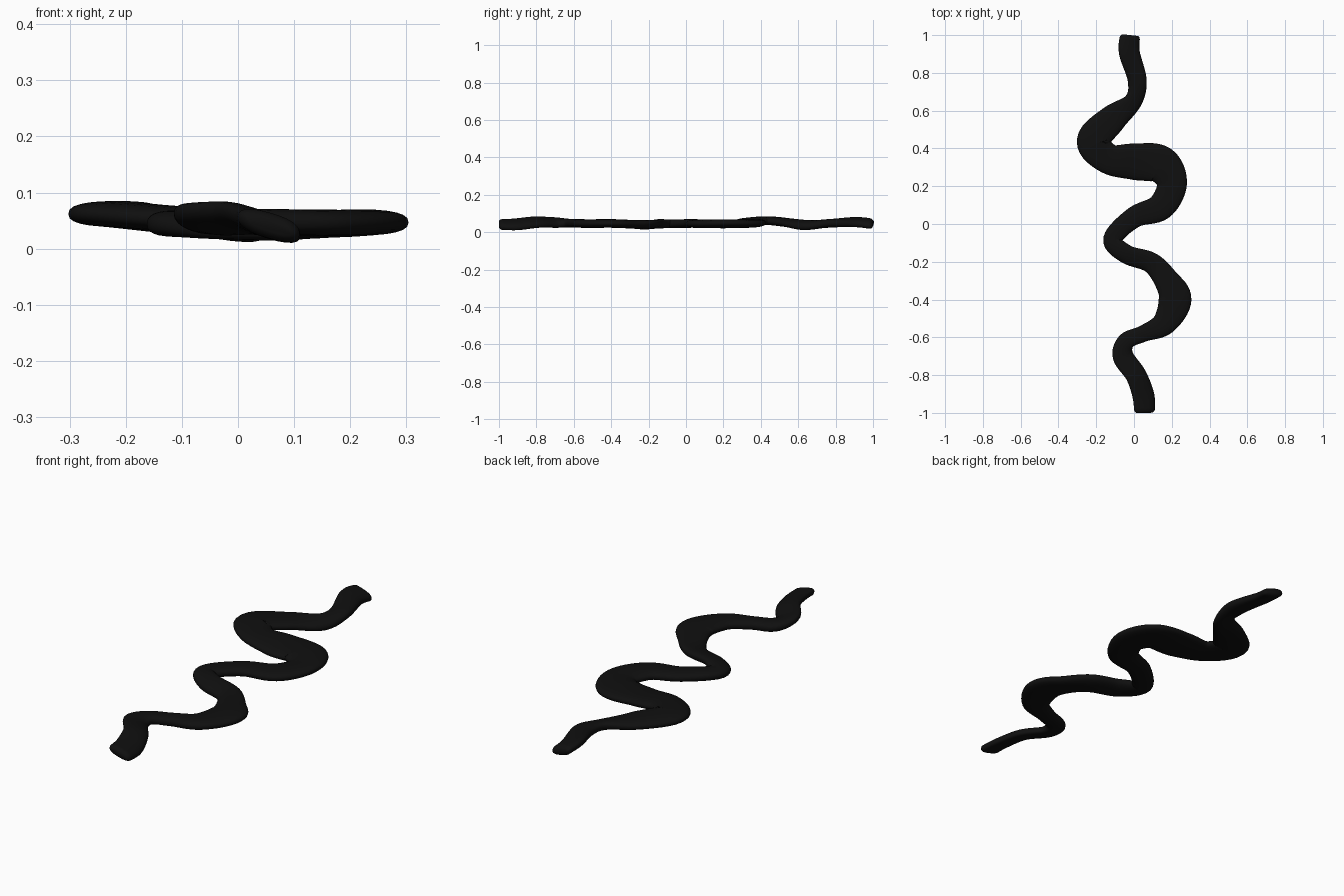
import bpy, bmesh, math
from mathutils import Vector

if "Cube" in bpy.data.objects:
    bpy.data.objects.remove(bpy.data.objects["Cube"])

# Stations along the ribbon, front to back: x, y, half width, z, rise of the right edge
STATIONS = [
    (.055, -1.0, .054, .042, -.014), (.05, -.91, .058, .042, -.018),
    (.01, -.80, .055, .054, -.016), (-.058, -.70, .055, .052, -.014),
    (-.04, -.62, .046, .048, 0), (.05, -.58, .044, .048, 0),
    (.16, -.525, .065, .046, 0), (.217, -.40, .087, .047, 0),
    (.17, -.295, .066, .043, 0), (.09, -.205, .055, .040, .008),
    (-.04, -.16, .05, .044, .01), (-.113, -.08, .05, .045, 0),
    (0, .035, .056, .047, 0), (.14, .09, .072, .045, 0),
    (.20, .21, .08, .045, .004), (.14, .315, .10, .047, 0),
    (0, .33, .096, .047, .006), (-.135, .345, .08, .055, 0),
    (-.215, .44, .088, .062, 0), (-.115, .555, .075, .050, 0),
    (-.005, .65, .048, .038, -.01), (.017, .76, .05, .047, 0),
    (-.025, .91, .055, .054, -.012), (-.02, 1.0, .053, .044, -.012)]
SUB, SIDES, HALF_THICK = 8, 24, .023


def smooth_path(pts):
    """Catmull-Rom through all station values."""
    out, n = [], len(pts)
    for i in range(n - 1):
        quad = [pts[max(i - 1, 0)], pts[i], pts[i + 1], pts[min(i + 2, n - 1)]]
        for k in range(SUB):
            t = k / SUB
            out.append([.5 * (2 * b + (c - a) * t + (2*a - 5*b + 4*c - d) * t*t
                              + (3*b - a - 3*c + d) * t**3) for a, b, c, d in zip(*quad)])
    return out + [list(pts[-1])]


path = smooth_path(STATIONS)
bm = bmesh.new()
rings = []


def add_ring(i, scale=1.0, shrink=0.0):
    x, y, w, z, rise = path[i]
    a, b = path[max(i - 1, 0)], path[min(i + 1, len(path) - 1)]
    t = Vector((b[0] - a[0], b[1] - a[1], 0)).normalized()
    side = Vector((t.y, -t.x, 0))
    centre = Vector((x, y, z)) + t * shrink
    ring = []
    for k in range(SIDES):
        ang = 2 * math.pi * k / SIDES
        c, s = math.cos(ang), math.sin(ang)
        u = math.copysign(abs(c) ** .8, c)
        v = math.copysign(abs(s) ** .8, s)
        p = centre + side * (w * (1 - (1 - scale) * .4) * u)
        p.z += HALF_THICK * scale * v + rise * u
        ring.append(bm.verts.new(p))
    rings.append(ring)


# Ribbon body with softly rounded ends
last = len(path) - 1
add_ring(0, .45)
add_ring(0, .8, .006)
for i in range(2, last - 1):
    add_ring(i)
add_ring(last, .8, -.006)
add_ring(last, .45)
for r, q in zip(rings, rings[1:]):
    for k in range(SIDES):
        j = (k + 1) % SIDES
        bm.faces.new((r[k], r[j], q[j], q[k]))
bm.faces.new(rings[0])
bm.faces.new(rings[-1])
bmesh.ops.recalc_face_normals(bm, faces=bm.faces)
for f in bm.faces:
    f.smooth = True

mesh = bpy.data.meshes.new("winding_ribbon")
bm.to_mesh(mesh)
bm.free()
ribbon = bpy.data.objects.new("winding_ribbon", mesh)
bpy.context.collection.objects.link(ribbon)

# Black finish
mat = bpy.data.materials.new("black")
mat.diffuse_color = (.005, .005, .005, 1)
mat.use_nodes = True
mat.node_tree.nodes["Principled BSDF"].inputs["Base Color"].default_value = mat.diffuse_color
mesh.materials.append(mat)
